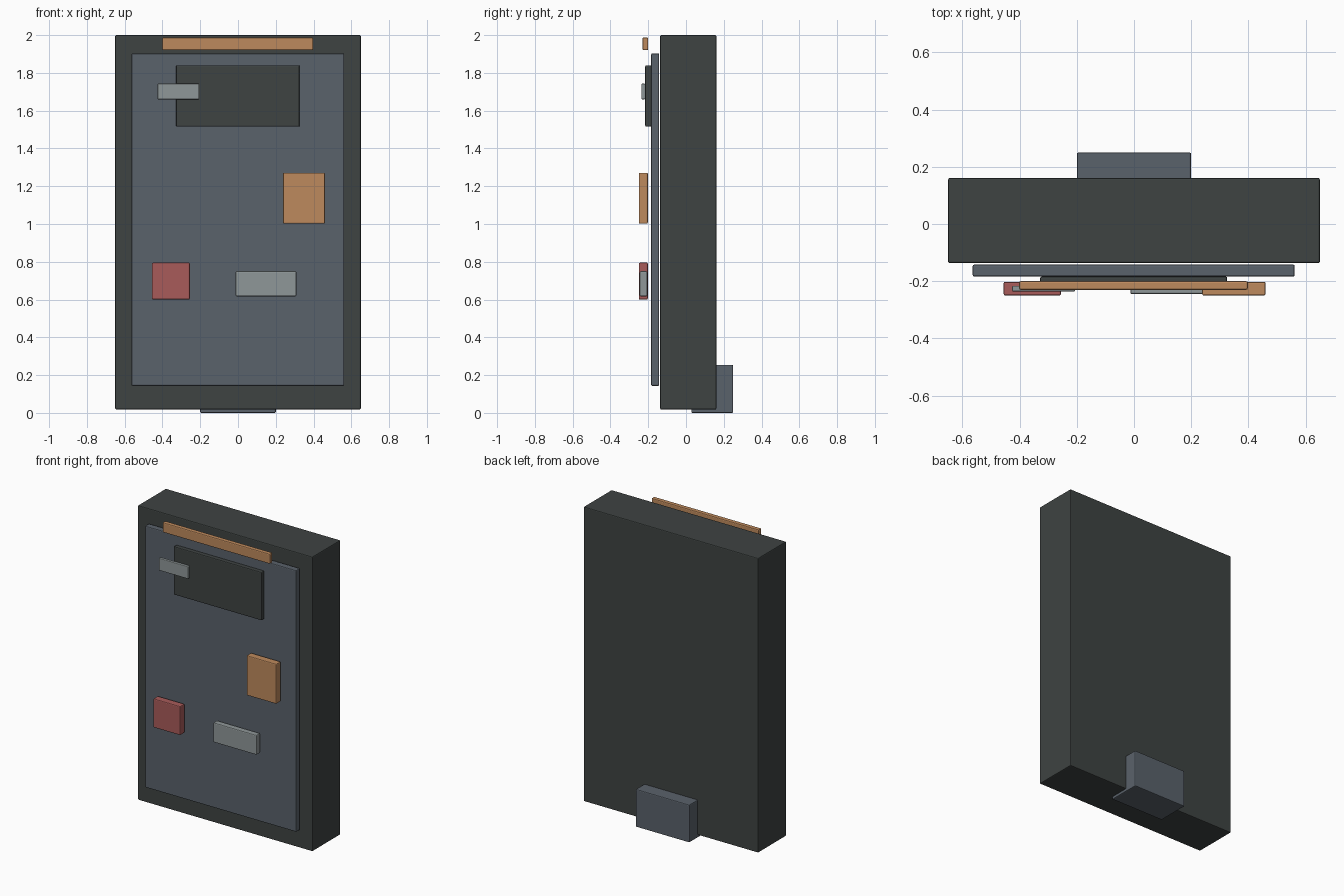
import bpy

if "Cube" in bpy.data.objects:
    bpy.data.objects.remove(bpy.data.objects["Cube"])


def srgb(r, g, b):
    """8-bit display colour to linear RGBA."""
    def lin(c):
        c /= 255
        return c / 12.92 if c <= 0.04045 else ((c + 0.055) / 1.055) ** 2.4
    return (lin(r), lin(g), lin(b), 1)


def material(name, rgb):
    m = bpy.data.materials.new(name)
    m.diffuse_color = srgb(*rgb)
    m.use_nodes = True
    m.node_tree.nodes["Principled BSDF"].inputs["Base Color"].default_value = m.diffuse_color
    return m


charcoal = material("charcoal", (62, 67, 66))
slate = material("slate", (90, 98, 107))
orange = material("orange", (190, 138, 93))
red = material("red", (168, 91, 90))
grey = material("grey", (143, 151, 152))


def slab(name, x, y, z, mat, bevel=0.006):
    """Box between the given (min, max) ranges, with softened edges."""
    bpy.ops.mesh.primitive_cube_add(
        size=1, location=[(a + b) / 2 for a, b in (x, y, z)])
    ob = bpy.context.object
    ob.name = name
    ob.scale = [b - a for a, b in (x, y, z)]
    bpy.ops.object.transform_apply(location=False, rotation=False, scale=True)
    ob.data.materials.append(mat)
    mod = ob.modifiers.new("edge_bevel", 'BEVEL')
    mod.width = bevel
    mod.segments = 2
    return ob


# Door body and the foot block behind it
slab("door_body", (-0.65, 0.65), (-0.137, 0.161), (0.018, 2.0), charcoal)
slab("foot_block", (-0.2, 0.2), (0.028, 0.25), (0.0, 0.254), slate)

# Front panel and the dark plate on it
slab("front_panel", (-0.564, 0.562), (-0.184, -0.142), (0.143, 1.903), slate)
slab("window_plate", (-0.328, 0.326), (-0.216, -0.184), (1.515, 1.84), charcoal)

# Fittings floating just off the panel
slab("top_strip", (-0.402, 0.398), (-0.23, -0.2), (1.92, 1.987), orange)
slab("upper_tag", (-0.426, -0.206), (-0.236, -0.216), (1.66, 1.743), grey, 0.004)
slab("side_pad", (0.238, 0.46), (-0.25, -0.202), (1.002, 1.271), orange)
slab("red_pad", (-0.456, -0.255), (-0.25, -0.202), (0.6, 0.795), red)
slab("lower_tag", (-0.013, 0.309), (-0.245, -0.205), (0.617, 0.75), grey)
